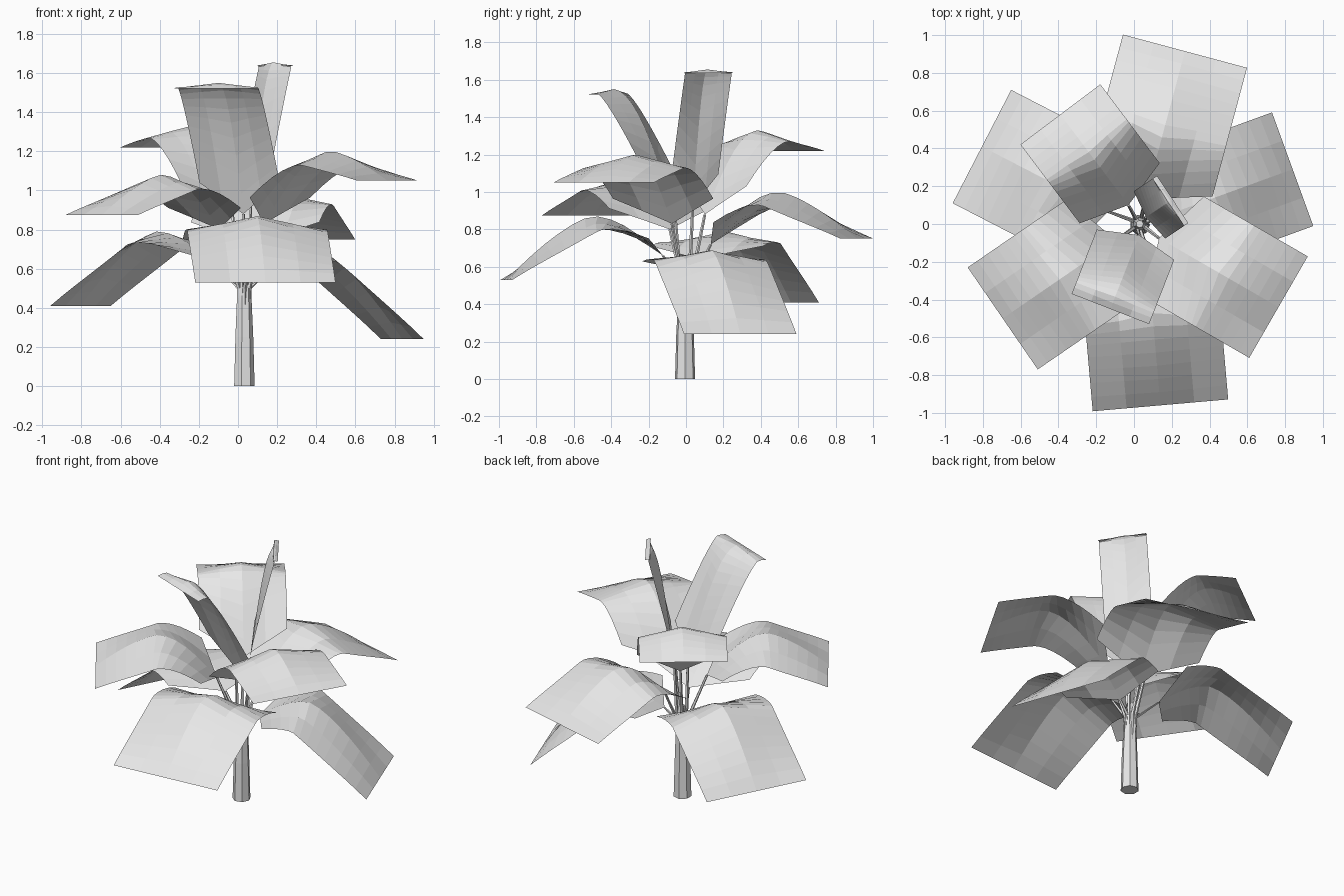
import bpy, bmesh, math
from mathutils import Vector

if "Cube" in bpy.data.objects:
    bpy.data.objects.remove(bpy.data.objects["Cube"])

mat = bpy.data.materials.new("pale_grey")
mat.diffuse_color = (0.8, 0.8, 0.8, 1)
mat.use_nodes = True
mat.node_tree.nodes["Principled BSDF"].inputs["Base Color"].default_value = mat.diffuse_color


def finish(name, bm):
    bmesh.ops.recalc_face_normals(bm, faces=bm.faces)
    me = bpy.data.meshes.new(name)
    bm.to_mesh(me)
    bm.free()
    me.materials.append(mat)
    ob = bpy.data.objects.new(name, me)
    bpy.context.collection.objects.link(ob)
    return ob


def tube(name, path, radii, sides=6):
    """Closed flat-sided tube with horizontal rings."""
    bm = bmesh.new()
    rings = []
    for p, r in zip(path, radii):
        rings.append([bm.verts.new((p[0] + r * math.cos(2 * math.pi * k / sides),
                                    p[1] + r * math.sin(2 * math.pi * k / sides), p[2]))
                      for k in range(sides)])
    for a, b in zip(rings, rings[1:]):
        for k in range(sides):
            n = (k + 1) % sides
            bm.faces.new((a[k], a[n], b[n], b[k]))
    bm.faces.new(rings[0])
    bm.faces.new(rings[-1])
    finish(name, bm)


def leaf(name, angle, tip, width, length, z0, zc, tc, zt, rows=12, cols=4):
    """Arched sheet with a ridged middle; returns its inner centre point."""
    a = math.radians(angle)
    out = Vector((math.cos(a), math.sin(a), 0))
    side = Vector((-out.y, out.x, 0))
    up = Vector((0, 0, 1))
    tip = Vector((tip[0], tip[1], 0))

    def mid(t):
        if t < tc:
            z = z0 + (zc - z0) * math.sin(t / tc * math.pi / 2)
        else:
            z = zc - (zc - zt) * ((t - tc) / (1 - tc)) ** 1.4
        return tip - out * length * (1 - t) + up * z

    bm = bmesh.new()
    grid = []
    for i in range(rows + 1):
        t = i / rows
        row = []
        for j in range(cols + 1):
            v = 2 * j / cols - 1
            s = t + (1 - t) * 0.13 * abs(v)      # inner edge comes to a blunt point
            tan = (mid(min(s + .02, 1)) - mid(max(s - .02, 0))).normalized()
            nrm = side.cross(tan) * -1
            drop = 0.115 * width * math.sin(math.pi * t) * abs(v)
            row.append(bm.verts.new(mid(s) + side * v * width / 2 - nrm * drop))
        grid.append(row)
    for i in range(rows):
        for j in range(cols):
            bm.faces.new((grid[i][j], grid[i + 1][j], grid[i + 1][j + 1], grid[i][j + 1]))
    finish(name, bm)
    return mid(0)


# name, heading, tip centre, width, length, inner / crest height, crest place, tip height
LEAVES = [
    ("front_leaf", -85, (.14, -.96), .72, .84, .66, .87, .45, .53),
    ("front_right_leaf", -30, (.765, -.44), .62, .73, .83, 1.2, .55, 1.05),
    ("back_leaf", 75, (.27, .915), .68, .81, .72, 1.0, .47, .75),
    ("right_leaf", 20, (.84, .29), .64, .75, .57, .69, .4, .24),
    ("front_left_leaf", 214.5, (-.695, -.5), .655, .73, .8, 1.08, .5, .875),
    ("back_left_leaf", 152.7, (-.805, .41), .675, .75, .64, .79, .42, .41),
    ("upper_back_leaf", 127, (-.39, .58), .53, .6, .88, 1.33, .6, 1.22),
    ("upper_front_leaf", 248.7, (-.125, -.45), .44, .42, .88, 1.55, .85, 1.52),
    ("upper_right_leaf", 33.6, (.205, .13), .3, .17, .92, 1.655, .85, 1.635),
]

# leaves, each with a thin stalk rising out of the trunk
for spec in LEAVES:
    end = leaf(*spec)
    a = math.radians(spec[1])
    foot = Vector((.03 + .022 * math.cos(a), .022 * math.sin(a), .3))
    neck = Vector((.03 + .03 * math.cos(a), .03 * math.sin(a), .5))
    tube(spec[0].replace("leaf", "stalk"), [foot, neck, end], [.014, .012, .008], 5)

# trunk
tube("trunk", [(.03, -.005, 0), (.03, -.005, .25), (.03, 0, .52), (.03, 0, .6)],
     [.055, .048, .036, .02], 7)
